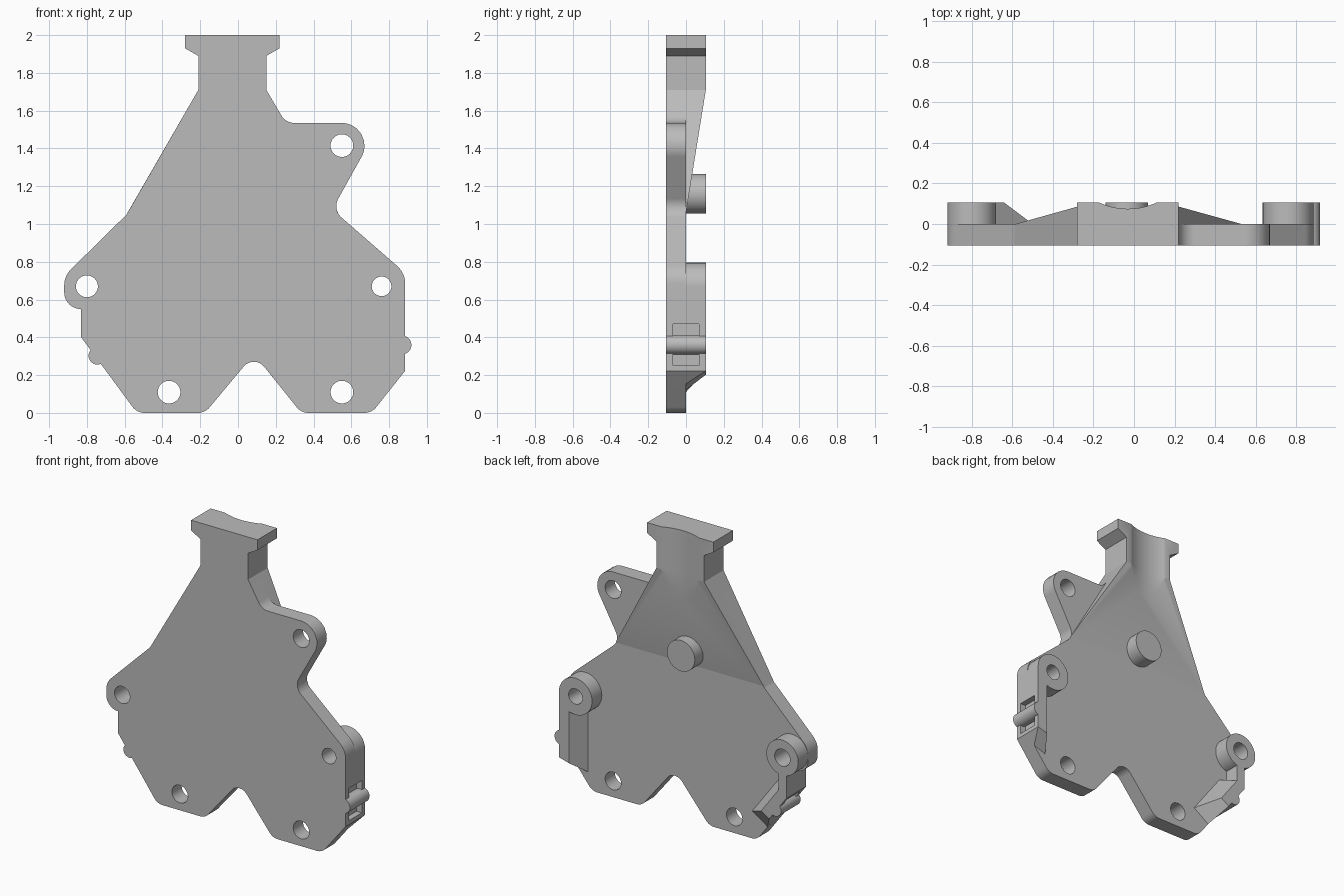
import bpy, bmesh, math
from mathutils import Vector

cube = bpy.data.objects.get("Cube")
if cube:
    bpy.data.objects.remove(cube)

grey = bpy.data.materials.new("mid_grey")
grey.use_nodes = True
grey.diffuse_color = (0.5, 0.5, 0.5, 1)
grey.node_tree.nodes["Principled BSDF"].inputs["Base Color"].default_value = (0.5, 0.5, 0.5, 1)

BACK, FRONT = 0.105, -0.105


def make(name, bm):
    bmesh.ops.recalc_face_normals(bm, faces=bm.faces)
    mesh = bpy.data.meshes.new(name)
    bm.to_mesh(mesh)
    bm.free()
    obj = bpy.data.objects.new(name, mesh)
    bpy.context.collection.objects.link(obj)
    mesh.materials.append(grey)
    return obj


def prism(name, outline, y0, y1):
    """Extrude an (x, z) outline along y."""
    bm = bmesh.new()
    face = bm.faces.new([bm.verts.new((x, y0, z)) for x, z in outline])
    ext = bmesh.ops.extrude_face_region(bm, geom=[face])
    moved = [v for v in ext["geom"] if isinstance(v, bmesh.types.BMVert)]
    bmesh.ops.translate(bm, verts=moved, vec=(0, y1 - y0, 0))
    return make(name, bm)


def disc(name, x, z, r, y0, y1, n=48):
    angles = [2 * math.pi * i / n for i in range(n)]
    return prism(name, [(x + r * math.cos(a), z + r * math.sin(a)) for a in angles], y0, y1)


def hull(name, points):
    bm = bmesh.new()
    for p in points:
        bm.verts.new(p)
    res = bmesh.ops.convex_hull(bm, input=bm.verts)
    loose = {v for v in res["geom_interior"] if isinstance(v, bmesh.types.BMVert)}
    bmesh.ops.delete(bm, geom=list(loose), context="VERTS")
    bmesh.ops.dissolve_limit(bm, angle_limit=0.01, verts=bm.verts, edges=bm.edges)
    return make(name, bm)


def rounded(corners, steps=10):
    """Turn (x, z, radius) corners into an outline with fillets."""
    out = []
    for i, (x, z, r) in enumerate(corners):
        p = Vector((x, z))
        if not r:
            out.append(p)
            continue
        a = (Vector(corners[i - 1][:2]) - p).normalized()
        b = (Vector(corners[(i + 1) % len(corners)][:2]) - p).normalized()
        half = a.angle(b) / 2
        start, end = p + a * r / math.tan(half), p + b * r / math.tan(half)
        centre = p + (a + b).normalized() * r / math.sin(half)
        for k in range(steps + 1):
            d = (start - centre).lerp(end - centre, k / steps).normalized()
            out.append(centre + d * r)
    return out


def cut(obj, cutters):
    bpy.context.view_layer.objects.active = obj
    for c in cutters:
        mod = obj.modifiers.new("cut", "BOOLEAN")
        mod.operation = "DIFFERENCE"
        mod.solver = "EXACT"
        mod.object = c
        bpy.ops.object.modifier_apply(modifier=mod.name)


# Main plate outline, clockwise from the top left
plate = prism("plate", rounded([
    (-.28, 2, 0), (.22, 2, 0), (.22, 1.93, 0), (.15, 1.89, 0), (.15, 1.71, 0),
    (.253, 1.535, .08), (.754, 1.535, .12), (.499, 1.077, .08),
    (.885, .741, .125), (.885, .223, 0), (.708, 0, .08), (.335, 0, .08),
    (.085, .311, .07), (-.175, 0, .08), (-.535, 0, .08), (-.83, .40, 0),
    (-.83, .55, 0), (-.92, .55, .088), (-.92, .725, .12), (-.59, 1.05, .05),
    (-.21, 1.71, 0), (-.21, 1.89, 0), (-.28, 1.93, 0)]), FRONT, 0)

# Thick neck with flared head, and the ramp leading up to it
neck = prism("neck", [(-.28, 2), (.22, 2), (.22, 1.93), (.15, 1.89), (.15, 1.71),
                      (-.21, 1.71), (-.21, 1.89), (-.28, 1.93)], 0, BACK)
ramp = hull("ramp", [(-.585, 0, 1.06), (.53, 0, 1.06), (-.21, 0, 1.71), (.15, 0, 1.71),
                     (-.21, BACK, 1.71), (.15, BACK, 1.71)])
pin = disc("locating_pin", -.035, 1.16, .105, 0, BACK)

# Bosses around the side holes
left_boss = disc("left_boss", .76, .67, .125, 0, BACK)
right_boss = disc("right_boss", -.80, .67, .12, 0, BACK)

# Sloped ribs below the bosses
left_rib = hull("left_rib", [
    (.81, BACK, .60), (.885, BACK, .67), (.885, BACK, .223), (.81, BACK, .202),
    (.74, 0, .60), (.885, 0, .67), (.885, 0, .223), (.83, 0, .154), (.74, 0, .122)])
right_rib = hull("right_rib", [
    (-.83, BACK, .40), (-.70, BACK, .225), (-.64, BACK, .265), (-.77, BACK, .44),
    (-.83, 0, .40), (-.616, 0, .11), (-.50, 0, .187), (-.71, 0, .47)])
right_web = prism("right_rib_web", [(-.83, .40), (-.77, .44), (-.77, .56), (-.83, .57)], 0, BACK)

# Latch bars on the two edges
left_bar = disc("left_latch_bar", .868, .36, .05, FRONT, BACK, 32)
right_bar = disc("right_latch_bar", -.745, .302, .046, FRONT, BACK, 32)

# Cutters: bolt holes, latch pockets and the neck groove
side_holes = [disc("hole_cutter", x, z, r, -.3, .3)
              for x, z, r in ((.76, .67, .052), (-.80, .67, .058))]
plate_holes = [disc("hole_cutter", x, z, .06, -.3, .3)
               for x, z in ((-.365, .11), (.55, .11), (.55, 1.415))]
left_pocket = prism("pocket_cutter", [(.845, .25), (.95, .25), (.95, .47), (.845, .47)], -.07, .07)
mid, along, inward = Vector((-.758, .302)), Vector((.59, -.80)), Vector((.80, .59))
right_pocket = prism("pocket_cutter", [
    mid + along * s + inward * d
    for s, d in ((-.09, -.1), (.09, -.1), (.09, .04), (-.09, .04))], -.07, .07)

bm = bmesh.new()
bmesh.ops.create_cone(bm, cap_ends=True, segments=128, radius1=.342, radius2=.342, depth=1)
bmesh.ops.translate(bm, verts=bm.verts, vec=(-.03, .417, 1.8))
groove = make("groove_cutter", bm)

cut(plate, side_holes + plate_holes + [left_pocket, right_pocket])
cut(left_boss, side_holes[:1])
cut(right_boss, side_holes[1:])
cut(left_rib, [left_pocket, side_holes[0]])
cut(right_rib, [right_pocket])
cut(neck, [groove])
cut(ramp, [groove])
for c in side_holes + plate_holes + [left_pocket, right_pocket, groove]:
    bpy.data.objects.remove(c)

# Smooth round surfaces, sharp corners
bpy.ops.object.select_all(action="DESELECT")
for o in (plate, neck, ramp, pin, left_boss, right_boss, left_rib, right_rib,
          right_web, left_bar, right_bar):
    o.select_set(True)
bpy.context.view_layer.objects.active = plate
bpy.ops.object.shade_smooth_by_angle(angle=math.radians(25))
